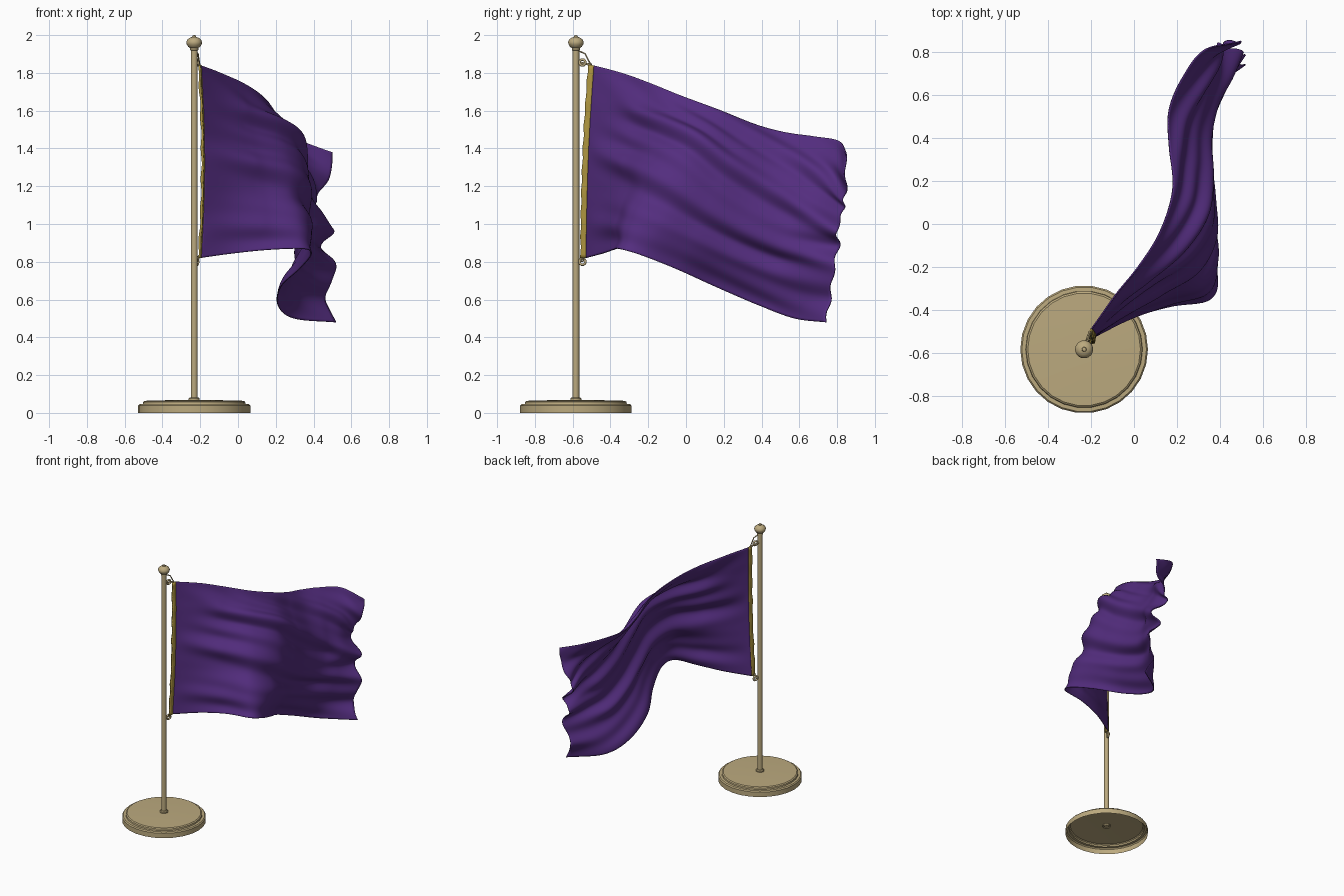
import bpy, bmesh, math
from mathutils import Vector

if "Cube" in bpy.data.objects:
    bpy.data.objects.remove(bpy.data.objects["Cube"])

POLE = Vector((-0.232, -0.583, 0))


def material(name, rgb):
    m = bpy.data.materials.new(name)
    m.diffuse_color = (*rgb, 1)
    m.use_nodes = True
    m.node_tree.nodes["Principled BSDF"].inputs["Base Color"].default_value = m.diffuse_color
    return m


brass = material("pale brass", (0.50, 0.40, 0.21))
purple = material("purple cloth", (0.087, 0.026, 0.21))
gold = material("gold trim", (0.42, 0.30, 0.05))


def make_object(name, bm, mat, angle=35):
    bmesh.ops.recalc_face_normals(bm, faces=bm.faces)
    me = bpy.data.meshes.new(name)
    bm.to_mesh(me)
    bm.free()
    me.materials.append(mat)
    ob = bpy.data.objects.new(name, me)
    bpy.context.collection.objects.link(ob)
    bpy.ops.object.select_all(action='DESELECT')
    ob.select_set(True)
    bpy.context.view_layer.objects.active = ob
    bpy.ops.object.shade_smooth_by_angle(angle=math.radians(angle))
    return ob


def lathe(name, profile, sides):
    """Turned part around the pole axis from (radius, height) points."""
    bm = bmesh.new()
    vs = [bm.verts.new((r, 0, z)) for r, z in profile]
    es = [bm.edges.new(p) for p in zip(vs, vs[1:])]
    bmesh.ops.spin(bm, geom=vs + es, cent=(0, 0, 0), axis=(0, 0, 1),
                   angle=2 * math.pi, steps=sides, use_duplicate=False)
    bmesh.ops.remove_doubles(bm, verts=bm.verts, dist=1e-5)
    bmesh.ops.translate(bm, verts=bm.verts, vec=POLE)
    return make_object(name, bm, brass)


def wire(name, points, radius, mat, cyclic=False):
    cu = bpy.data.curves.new(name, 'CURVE')
    cu.dimensions = '3D'
    cu.bevel_depth = radius
    cu.bevel_resolution = 2
    cu.use_fill_caps = True
    sp = cu.splines.new('POLY')
    sp.points.add(len(points) - 1)
    for p, co in zip(sp.points, points):
        p.co = (*co, 1)
    sp.use_cyclic_u = cyclic
    cu.materials.append(mat)
    ob = bpy.data.objects.new(name, cu)
    bpy.context.collection.objects.link(ob)


def spline(pts, t):
    """Catmull-Rom point at t in 0..1 through pts."""
    pts = [2 * pts[0] - pts[1]] + list(pts) + [2 * pts[-1] - pts[-2]]
    s = min(t, 0.99999) * (len(pts) - 3)
    i = int(s)
    f = s - i
    a, b, c, d = pts[i:i + 4]
    return 0.5 * (2 * b + (c - a) * f + (2 * a - 5 * b + 4 * c - d) * f * f
                  + (3 * b - a - 3 * c + d) * f ** 3)


def sheet(name, func, nu, nv, mat, thick):
    bm = bmesh.new()
    g = [[bm.verts.new(func(i / nu, j / nv)) for j in range(nv + 1)] for i in range(nu + 1)]
    for i in range(nu):
        for j in range(nv):
            bm.faces.new((g[i][j], g[i + 1][j], g[i + 1][j + 1], g[i][j + 1]))
    ob = make_object(name, bm, mat, 60)
    mod = ob.modifiers.new("thickness", 'SOLIDIFY')
    mod.thickness = thick
    mod.offset = 0
    return ob


# stand: stepped disc, an open shell underneath, with pole and finial
lathe("base", [(0.297, 0), (0.297, 0.038), (0.290, 0.046), (0.272, 0.047), (0.270, 0.058),
               (0.262, 0.064), (0.15, 0.067), (0, 0.068)], 26)
lathe("pole_collar", [(0, 0.082), (0.024, 0.082), (0.029, 0.076), (0.029, 0.06)], 16)
lathe("pole", [(0, 0.06), (0.018, 0.06), (0.018, 1.93), (0, 1.93)], 16)
lathe("finial", [(0, 1.918), (0.022, 1.92), (0.022, 1.932), (0.031, 1.937), (0.040, 1.952),
                 (0.042, 1.963), (0.036, 1.977), (0.022, 1.987), (0.011, 1.990),
                 (0.009, 1.998), (0, 2.0)], 18)

# flag: four guide lines from hoist to fly, top to bottom
TOP = [(-.20, -.49, 1.84), (-.09, -.34, 1.80), (.02, -.20, 1.75), (.12, -.04, 1.685), (.175, .16, 1.605),
       (.165, .36, 1.53), (.165, .53, 1.485), (.225, .68, 1.465), (.31, .82, 1.45), (.46, .865, 1.41)]
UPPER = [(-.185, -.512, 1.50), (-.06, -.40, 1.49), (.08, -.28, 1.48), (.24, -.14, 1.47), (.335, .03, 1.43),
         (.345, .22, 1.33), (.33, .42, 1.25), (.36, .58, 1.20), (.41, .71, 1.16), (.43, .83, 1.11)]
LOWER = [(-.185, -.525, 1.16), (-.03, -.42, 1.16), (.14, -.33, 1.16), (.30, -.25, 1.15), (.37, -.10, 1.10),
         (.36, .08, 1.02), (.34, .28, .94), (.35, .48, .88), (.41, .64, .85), (.46, .80, .81)]
BOTTOM = [(-.20, -.53, .82), (-.02, -.44, .845), (.17, -.385, .865), (.35, -.355, .87), (.39, -.25, .84),
          (.33, -.06, .765), (.23, .15, .67), (.215, .38, .57), (.29, .57, .50), (.50, .74, .48)]
GUIDES = [[Vector(p) for p in row] for row in (TOP, UPPER, LOWER, BOTTOM)]
# curling lobes of the fly edge
FLY = [Vector(p) for p in [(.50, .845, 1.38), (.485, .845, 1.25), (.41, .84, 1.13), (.40, .83, 1.06), (.50, .80, .96),
                           (.44, .81, .88), (.52, .78, .76), (.46, .765, .61), (.52, .74, .48)]]


def drape(u, v):
    return spline([spline(row, u) for row in GUIDES], v)


def cloth(u, v):
    e = 0.01
    u0, v0 = min(u, 1 - e), min(v, 1 - e)
    p = drape(u, v)
    du = drape(u0 + e, v0) - drape(u0, v0)
    dv = drape(u0, v0 + e) - drape(u0, v0)
    n = dv.cross(du).normalized()
    # diagonal folds fanning out from the hoist, flattened at the edges
    calm = min(1, u * 5) * (0.2 + 0.8 * min(1, 6 * v * (1 - v)))
    s = v - 0.8 * u * (1 - v)
    folds = (0.016 * math.sin(17 * s + 1.5 * math.sin(3 * u))
             + 0.010 * math.sin(31 * s - 2 * u + 1)
             + 0.004 * math.sin(47 * v - 12 * u))
    p = p + n * folds * calm * (1 - 0.6 * max(0, u - 0.8) * 5)
    # ease into the fly edge, with a small ragged ripple
    w = max(0, (u - 0.74) / 0.26) ** 1.6
    p += w * (spline(FLY, v) - drape(1, v))
    p.y += w * 0.007 * math.sin(44 * v)
    return p


sheet("flag", cloth, 110, 90, purple, 0.006)


# gold hoist band running along the pole edge of the flag
def band(u, v):
    p = spline([row[0] for row in GUIDES], v)
    p = p + Vector((-0.006, -0.028, 0)) * (1 - u) + Vector((0.002, 0.003, 0)) * u
    p.x += 0.003 * math.sin(40 * v) * (1 - u)
    p.y += 0.002 * math.sin(55 * v) * (1 - u)
    return p


sheet("hoist_band", band, 3, 50, gold, 0.011)

# clips and cords holding the flag to the pole
for label, z, lift, y in (("top", 1.855, 0.06, -0.50), ("bottom", 0.80, 0.0, -0.545)):
    ring = [(-0.217 + 0.006 * math.cos(a), -0.548 + 0.016 * math.cos(a), z + 0.016 * math.sin(a))
            for a in (k * math.pi / 5 for k in range(10))]
    wire(label + "_clip", ring, 0.007, brass, True)
    wire(label + "_clip_pin", [(-0.23, -0.57, z), (-0.205, y, z - 0.012 if lift else z + 0.03)], 0.006, brass)
    wire(label + "_cord", [(-0.225, -0.565, z + lift), (-0.212, -0.535, z + 0.7 * lift + 0.005),
                           (-0.203, y - 0.005, z + (-0.01 if lift else 0.03))], 0.004, brass)
